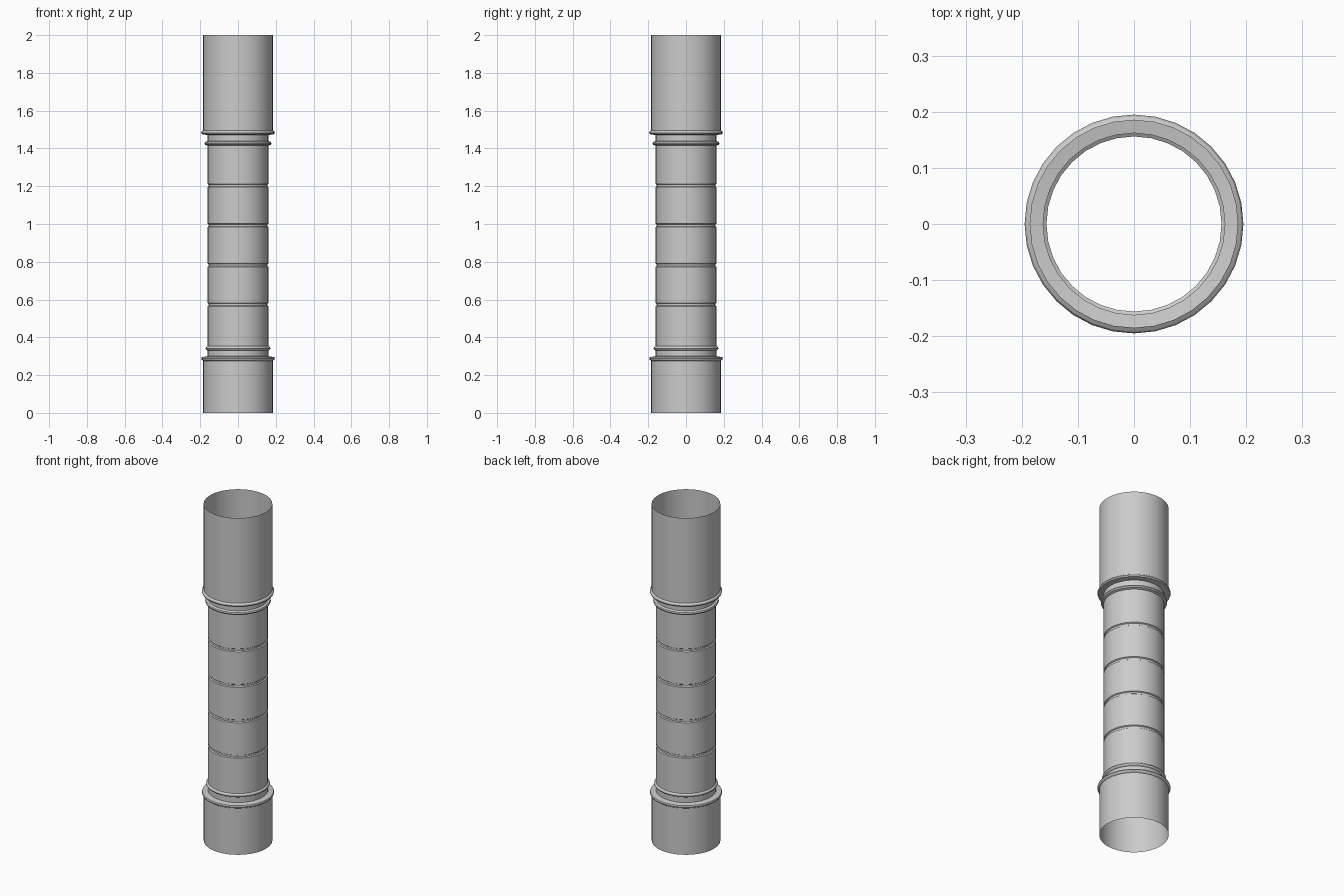
import bpy
import bmesh
from math import cos, sin, pi, radians

SIDES = 32

if "Cube" in bpy.data.objects:
    bpy.data.objects.remove(bpy.data.objects["Cube"], do_unlink=True)

grey = bpy.data.materials.new("plain grey")
grey.use_nodes = True
colour = (0.6, 0.6, 0.6, 1)
grey.diffuse_color = colour
grey.node_tree.nodes["Principled BSDF"].inputs["Base Color"].default_value = colour

R_SLEEVE, R_BODY, R_GROOVE = 0.185, 0.162, 0.156


def bead(z, base_low, peak, base_high, half):
    """Rounded ring around the tube, as profile points from low to high."""
    return [(base_low, z - half), (peak - 0.003, z - half * 0.6), (peak, z),
            (peak - 0.003, z + half * 0.6), (base_high, z + half)]


def groove(z):
    """Narrow channel cut into the body."""
    return [(R_BODY, z - 0.009), (R_GROOVE, z - 0.005),
            (R_GROOVE, z + 0.005), (R_BODY, z + 0.009)]


def lathe(name, profile):
    """Turn an open (radius, height) profile around the z axis."""
    bm = bmesh.new()
    rings = [[bm.verts.new((r * cos(2 * pi * i / SIDES), r * sin(2 * pi * i / SIDES), z))
              for i in range(SIDES)] for r, z in profile]
    for low, high in zip(rings, rings[1:]):
        for i in range(SIDES):
            j = (i + 1) % SIDES
            bm.faces.new((low[i], low[j], high[j], high[i]))
    mesh = bpy.data.meshes.new(name)
    bm.to_mesh(mesh)
    bm.free()
    mesh.materials.append(grey)
    obj = bpy.data.objects.new(name, mesh)
    bpy.context.collection.objects.link(obj)
    bpy.ops.object.select_all(action="DESELECT")
    obj.select_set(True)
    bpy.context.view_layer.objects.active = obj
    bpy.ops.object.shade_smooth_by_angle(angle=radians(30))


# Lower sleeve with its collar
lathe("lower_sleeve", [(R_SLEEVE, 0)] + bead(0.288, R_SLEEVE, 0.195, R_BODY, 0.012))

# Narrow body with a ring near each end and four grooves
body = [(R_BODY, 0.3)] + bead(0.342, R_BODY, 0.172, R_BODY, 0.011)
for height in (0.573, 0.782, 0.993, 1.204):
    body += groove(height)
body += bead(1.427, R_BODY, 0.177, R_BODY, 0.012) + [(R_BODY, 1.471)]
lathe("grooved_body", body)

# Upper sleeve with its collar
lathe("upper_sleeve", bead(1.483, R_BODY, 0.195, R_SLEEVE, 0.012) + [(R_SLEEVE, 2)])
